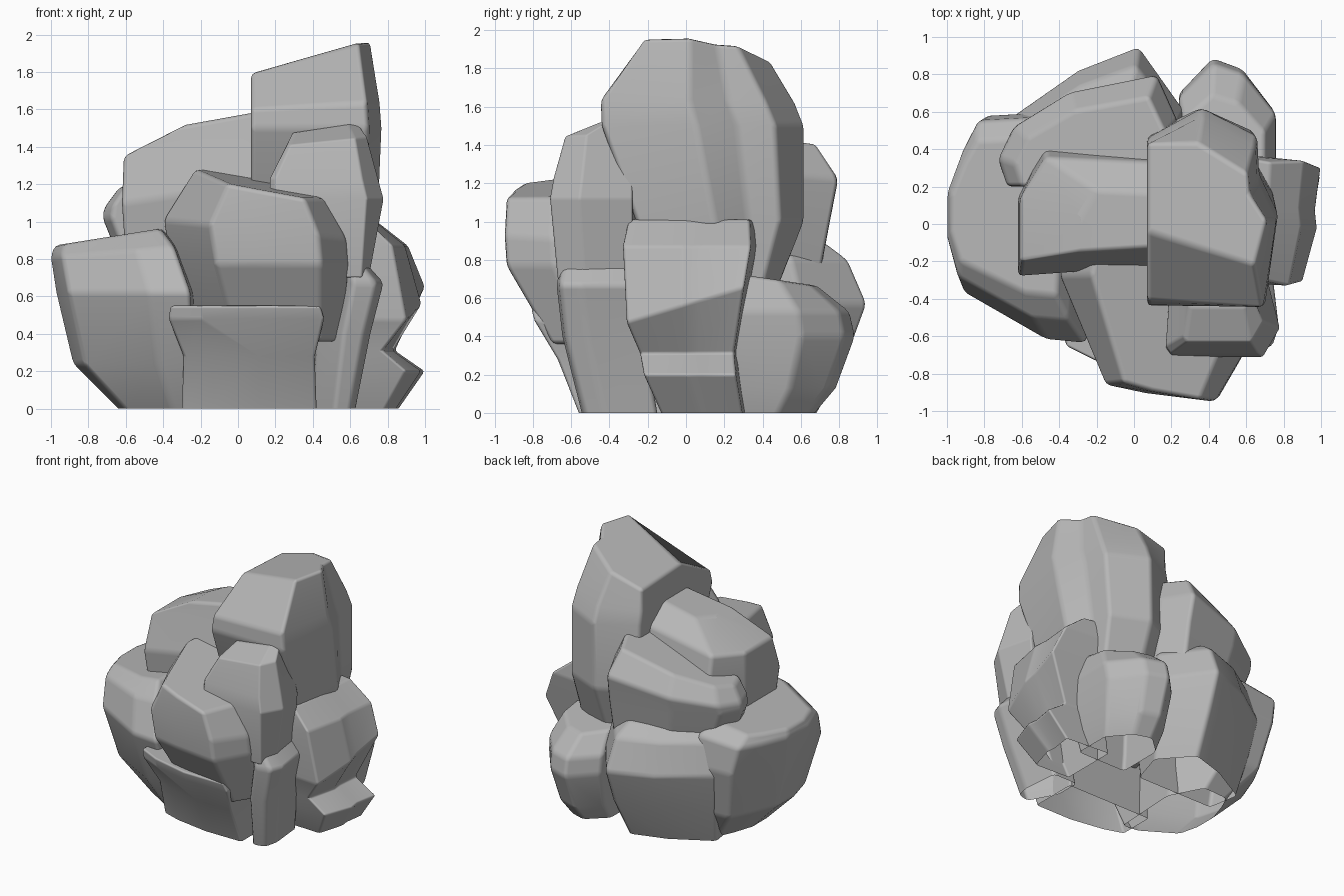
import bpy
import bmesh

# Remove the default object
cube = bpy.data.objects.get("Cube")
if cube:
    bpy.data.objects.remove(cube, do_unlink=True)

# Single stone colour
stone = bpy.data.materials.new("grey stone")
stone.use_nodes = True
colour = (0.47, 0.47, 0.47, 1)
stone.diffuse_color = colour
stone.node_tree.nodes["Principled BSDF"].inputs["Base Color"].default_value = colour


def fit(value, low, high, new_low, new_high):
    """Map a value from one range to another."""
    return new_low + (value - low) / (high - low) * (new_high - new_low)


def level(z, x_range, y_range, tilt_x=0, tilt_y=0, skew=0):
    """One section of a rock; tilts slope it, skew shears y along x."""
    return z, x_range, y_range, tilt_x, tilt_y, skew


def rock(name, outline, levels, bevel=0.025):
    """Loft a plan outline through sections, then soften its edges."""
    xs, ys = zip(*outline)
    bm = bmesh.new()
    rings = []
    for z, x_range, y_range, tilt_x, tilt_y, skew in levels:
        centre_x, centre_y = sum(x_range) / 2, sum(y_range) / 2
        ring = []
        for px, py in outline:
            x = fit(px, min(xs), max(xs), *x_range)
            y = fit(py, min(ys), max(ys), *y_range) + skew * (x - centre_x)
            slope = tilt_x * (x - centre_x) + tilt_y * (y - centre_y)
            ring.append(bm.verts.new((x, y, z + slope)))
        rings.append(ring)
    count = len(outline)
    for lower, upper in zip(rings, rings[1:]):
        for i in range(count):
            j = (i + 1) % count
            bm.faces.new((lower[i], lower[j], upper[j], upper[i]))
    bm.faces.new(rings[-1])
    # Rocks resting on the ground stay open underneath
    if levels[0][0] > 0:
        bm.faces.new(list(reversed(rings[0])))
    bmesh.ops.recalc_face_normals(bm, faces=bm.faces[:])
    for face in bm.faces:
        face.smooth = True
    mesh = bpy.data.meshes.new(name)
    bm.to_mesh(mesh)
    bm.free()
    mesh.materials.append(stone)
    obj = bpy.data.objects.new(name, mesh)
    bpy.context.collection.objects.link(obj)
    mod = obj.modifiers.new("soft edges", "BEVEL")
    mod.width = bevel
    mod.segments = 2
    mod.limit_method = "ANGLE"
    mod.angle_limit = 0.3
    mod.harden_normals = True


# Tall peak with a groove down its outer side
rock("peak_rock",
     [(.07, -.43), (.69, -.43), (.76, .06), (.66, .27), (.65, .47), (.36, .62), (.07, .46)],
     [level(.55, (.1, .7), (0, .44)),
      level(1, (.07, .75), (-.26, .62)),
      level(1.5, (.07, .77), (-.44, .62)),
      level(1.62, (.07, .76), (-.43, .57), .05, 0, -.06),
      level(1.87, (.07, .71), (-.14, .42), .27, -.05, -.32)])

# Sloping block left of the peak
rock("upper_left_rock",
     [(-.62, -.28), (.2, -.22), (.2, .38), (-.48, .42), (-.62, .14)],
     [level(.8, (-.6, .2), (-.24, .38)),
      level(1.16, (-.62, .2), (-.28, .42), .15),
      level(1.41, (-.61, .2), (-.2, .36), .15),
      level(1.56, (-.28, .2), (-.15, .18), .18)])

# Lower stone of the front column
rock("front_column_base",
     [(.43, -.46), (.6, -.68), (.74, -.66), (.78, -.55), (.74, -.25), (.43, -.25)],
     [level(0, (.4, .63), (-.55, -.15)),
      level(.4, (.42, .71), (-.65, -.22)),
      level(.67, (.46, .78), (-.68, -.25)),
      level(.77, (.46, .69), (-.66, -.25))])

# Upper stone of the front column
rock("front_column_top",
     [(.17, -.66), (.2, -.7), (.69, -.7), (.78, -.55), (.71, -.28), (.2, -.25)],
     [level(.7, (.44, .7), (-.67, -.25)),
      level(1.12, (.17, .78), (-.71, -.25)),
      level(1.23, (.17, .75), (-.69, -.25)),
      level(1.43, (.26, .69), (-.63, -.3), .1),
      level(1.5, (.29, .64), (-.45, -.3), .15)])

# Overhanging block at the front centre
rock("front_centre_rock",
     [(-.4, -.35), (-.15, -.86), (.07, -.9), (.44, -.94), (.59, -.72), (.59, -.2), (-.35, -.2)],
     [level(.36, (-.2, .56), (-.7, -.1)),
      level(.77, (-.36, .59), (-.94, -.1)),
      level(.96, (-.4, .58), (-.95, -.1), -.1),
      level(1.2, (-.23, .46), (-.94, -.1), -.17, .08)])

# Wide boulder on the left
rock("left_boulder",
     [(-1, -.12), (-.93, -.36), (-.44, -.61), (-.2, -.63), (-.15, .2),
      (-.4, .6), (-.8, .58), (-.9, .4), (-1, .15)],
     [level(0, (-.64, -.2), (-.39, .38)),
      level(.24, (-.88, -.2), (-.52, .52)),
      level(.62, (-.97, -.21), (-.64, .6)),
      level(.84, (-1, -.3), (-.52, .57), .08),
      level(.92, (-.98, -.38), (-.38, .46), .16)])

# Low ledge at the front
rock("front_ledge",
     [(-.37, -.68), (-.2, -.75), (.1, -.81), (.45, -.81), (.45, -.3), (-.37, -.3)],
     [level(0, (-.3, .42), (-.56, -.2)),
      level(.28, (-.29, .41), (-.67, -.2)),
      level(.48, (-.37, .46), (-.79, -.2)),
      level(.55, (-.36, .44), (-.81, -.2))], .015)

# Waisted rock on the right
rock("right_rock",
     [(.5, -.28), (.9, -.3), (.98, 0), (.97, .1), (1, .34), (.5, .38)],
     [level(0, (.5, .86), (-.13, .32)),
      level(.2, (.5, 1), (-.22, .29)),
      level(.31, (.5, .84), (-.24, .28)),
      level(.57, (.5, 1), (-.31, .34), 0, .3),
      level(.87, (.5, .91), (-.33, .38)),
      level(1.01, (.5, .73), (-.3, .37))], .015)

# Low rock at the back right
rock("back_right_rock",
     [(.24, .72), (.42, .88), (.58, .83), (.75, .64), (.75, .3), (.24, .3)],
     [level(0, (.26, .67), (.2, .68)),
      level(.13, (.25, .71), (.2, .79)),
      level(.4, (.24, .75), (.2, .89)),
      level(.53, (.24, .76), (.2, .86)),
      level(.7, (.26, .7), (.2, .69), 0, -.15)])

# Low boulder at the back
rock("back_boulder",
     [(-.65, .62), (-.28, .84), (.05, .95), (.3, .65), (.2, .3), (-.6, .3)],
     [level(0, (-.57, .2), (.2, .69)),
      level(.3, (-.62, .25), (.2, .85)),
      level(.57, (-.66, .27), (.2, .95)),
      level(.8, (-.63, .24), (.2, .85)),
      level(.89, (-.56, .17), (.2, .73))])

# Sloping rock above the back boulder
rock("upper_back_rock",
     [(-.73, .35), (-.65, .52), (-.35, .7), (.12, .79), (.23, .55), (.2, .2), (-.68, .2)],
     [level(.7, (-.6, .22), (.2, .7)),
      level(1.02, (-.73, .24), (.2, .76)),
      level(1.16, (-.72, .23), (.2, .8), .18),
      level(1.31, (-.64, .17), (.2, .68), .32)])
